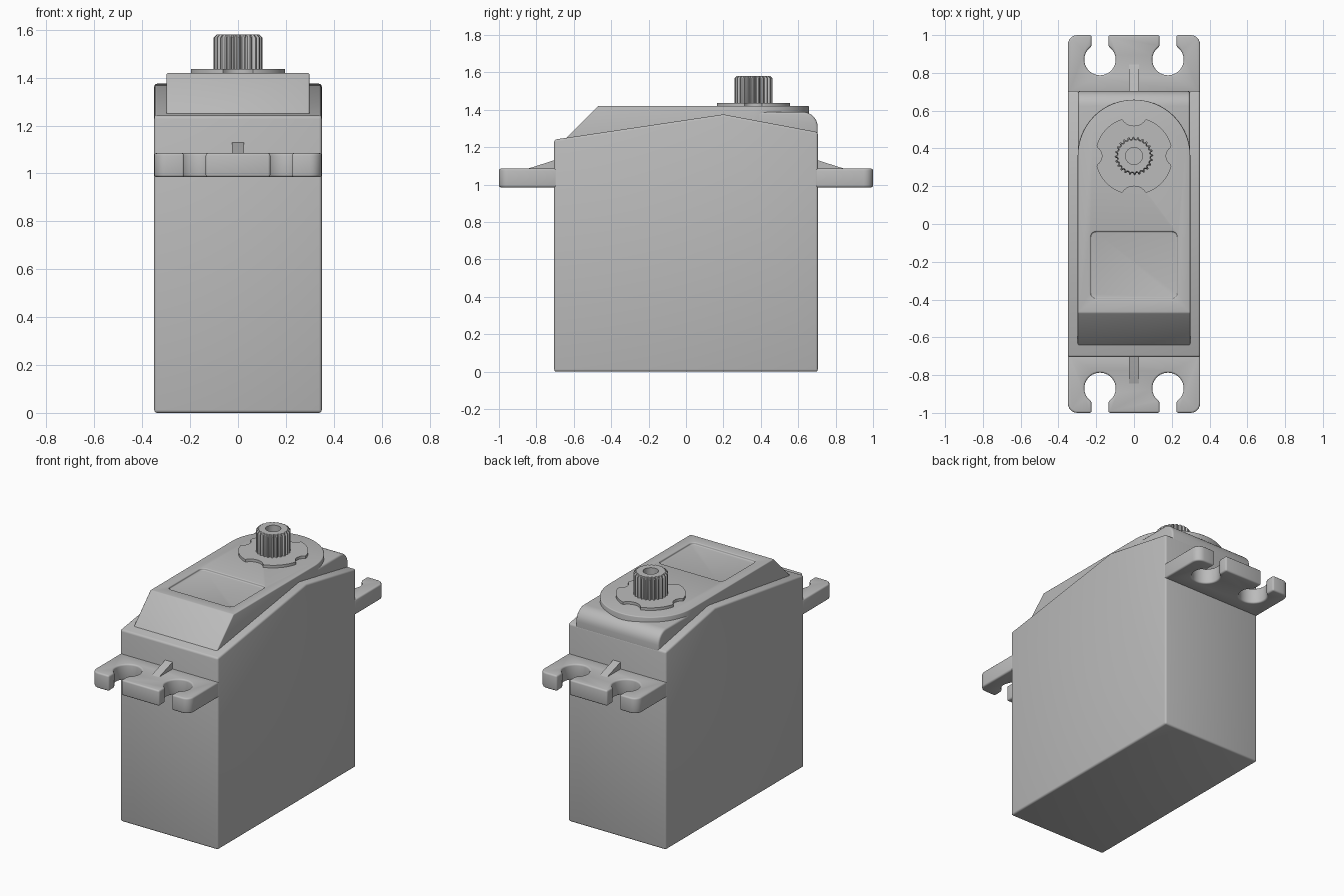
import bpy, bmesh
from math import sin, cos, pi, radians, hypot

cube = bpy.data.objects.get("Cube")
if cube:
    bpy.data.objects.remove(cube)

grey = bpy.data.materials.new("grey plastic")
grey.use_nodes = True
COLOUR = (0.5, 0.5, 0.5, 1)
grey.diffuse_color = COLOUR
grey.node_tree.nodes["Principled BSDF"].inputs["Base Color"].default_value = COLOUR

SHAFT_Y = 0.36


def loft(name, rings):
    """Skin a stack of equal-sized point loops and cap both ends."""
    bm = bmesh.new()
    loops = [[bm.verts.new(p) for p in ring] for ring in rings]
    n = len(loops[0])
    for a, b in zip(loops, loops[1:]):
        for i in range(n):
            j = (i + 1) % n
            bm.faces.new((a[i], a[j], b[j], b[i]))
    bm.faces.new(loops[0][::-1])
    bm.faces.new(loops[-1])
    bmesh.ops.recalc_face_normals(bm, faces=bm.faces)
    mesh = bpy.data.meshes.new(name)
    bm.to_mesh(mesh)
    bm.free()
    mesh.materials.append(grey)
    obj = bpy.data.objects.new(name, mesh)
    bpy.context.collection.objects.link(obj)
    return obj


def plate(name, outline, z0, z1):
    return loft(name, [[(x, y, z) for x, y in outline] for z in (z0, z1)])


def side_prism(name, profile, half):
    return loft(name, [[(x, y, z) for y, z in profile] for x in (-half, half)])


def arc(cx, cy, r, start, end, steps):
    angles = [radians(start + (end - start) * i / steps) for i in range(steps + 1)]
    return [(cx + r * cos(a), cy + r * sin(a)) for a in angles]


def rounded_rect(x0, y0, x1, y1, r):
    return (arc(x1 - r, y1 - r, r, 0, 90, 6) + arc(x0 + r, y1 - r, r, 90, 180, 6)
            + arc(x0 + r, y0 + r, r, 180, 270, 6) + arc(x1 - r, y0 + r, r, 270, 360, 6))


def finish(obj, bevel=0.0, cutter=None):
    """Cut, soften the edges and set the shading."""
    bpy.ops.object.select_all(action="DESELECT")
    obj.select_set(True)
    bpy.context.view_layer.objects.active = obj
    if cutter:
        cut = obj.modifiers.new("cut", "BOOLEAN")
        cut.operation, cut.solver, cut.object = "DIFFERENCE", "EXACT", cutter
        bpy.ops.object.modifier_apply(modifier=cut.name)
        bpy.data.objects.remove(cutter)
    if bevel:
        soft = obj.modifiers.new("soft edges", "BEVEL")
        soft.width, soft.segments = bevel, 3
        soft.limit_method, soft.angle_limit = "ANGLE", radians(35)
        bpy.ops.object.modifier_apply(modifier=soft.name)
    bpy.ops.object.shade_smooth_by_angle(angle=radians(32))


# Main case with sloping shoulders
body = side_prism("case", [(-0.705, 0), (0.705, 0), (0.705, 1.28),
                           (0.2, 1.375), (-0.705, 1.24)], 0.35)
finish(body, 0.012)

# Lower rear cover with a rounded back edge
rear = [(0, 1.2), (0.704, 1.2)] + arc(0.624, 1.308, 0.08, 0, 90, 8) + [(0, 1.388)]
finish(side_prism("rear_cover", rear, 0.296), 0.012)

# Raised deck: round at the shaft end, sloped at the front
deck_rings = []
for z, front in ((1.2, -0.69), (1.42, -0.47)):
    outline = [(-0.298, front), (0.298, front)] + arc(0, SHAFT_Y, 0.298, 0, 180, 48)
    deck_rings.append([(x, y, z) for x, y in outline])
deck = loft("raised_deck", deck_rings)
recess = plate("recess_cutter", rounded_rect(-0.23, -0.395, 0.23, -0.04, 0.03), 1.405, 1.5)
recess.hide_render = True
finish(deck, 0.006, recess)

# Notched collar around the shaft
collar_outline = []
for i in range(160):
    a = 2 * pi * i / 160
    x, y = 0.205 * cos(a), 0.205 * sin(a)
    for nx, ny, nr in ((0, 0.235, 0.075), (0, -0.235, 0.075),
                       (0.225, 0, 0.055), (-0.225, 0, 0.055)):
        d = hypot(x - nx, y - ny)
        if d < nr:
            # Slide the point inward along its radius to the notch edge
            c, s = cos(a), sin(a)
            along = nx * c + ny * s
            r = along - (max(0, along ** 2 - nx * nx - ny * ny + nr * nr)) ** 0.5
            x, y = r * c, r * s
    collar_outline.append((x, y + SHAFT_Y))
finish(plate("collar", collar_outline, 1.41, 1.437))

# Splined shaft with a screw hole
TEETH = 24


def spline_ring(z, crest, root):
    ring = []
    for i in range(TEETH * 4):
        a = 2 * pi * i / (TEETH * 4)
        r = crest if i % 4 < 2 else root
        ring.append((r * cos(a), SHAFT_Y + r * sin(a), z))
    return ring


finish(loft("splined_shaft", [
    spline_ring(1.41, 0.102, 0.09), spline_ring(1.568, 0.102, 0.09),
    spline_ring(1.58, 0.09, 0.084), spline_ring(1.58, 0.045, 0.045),
    spline_ring(1.5, 0.045, 0.045)]))

# Mounting flanges with open keyhole slots, and their ribs
half = ([(0.135, 1.0)] + arc(0.18, 0.87, 0.083, 123, 417, 28) + [(0.225, 1.0)]
        + arc(0.3, 0.95, 0.05, 90, 0, 6) + [(0.35, 0.69)])
flange_outline = half + [(-x, y) for x, y in reversed(half)]
for end, side in (("front", -1), ("back", 1)):
    flange = plate(end + "_flange", [(x, y * side) for x, y in flange_outline], 0.985, 1.085)
    finish(flange, 0.01)
    rib = [(0.69, 1.05), (0.69, 1.132), (0.71, 1.128), (0.845, 1.085), (0.845, 1.05)]
    finish(side_prism(end + "_rib", [(y * side, z) for y, z in rib], 0.026))
